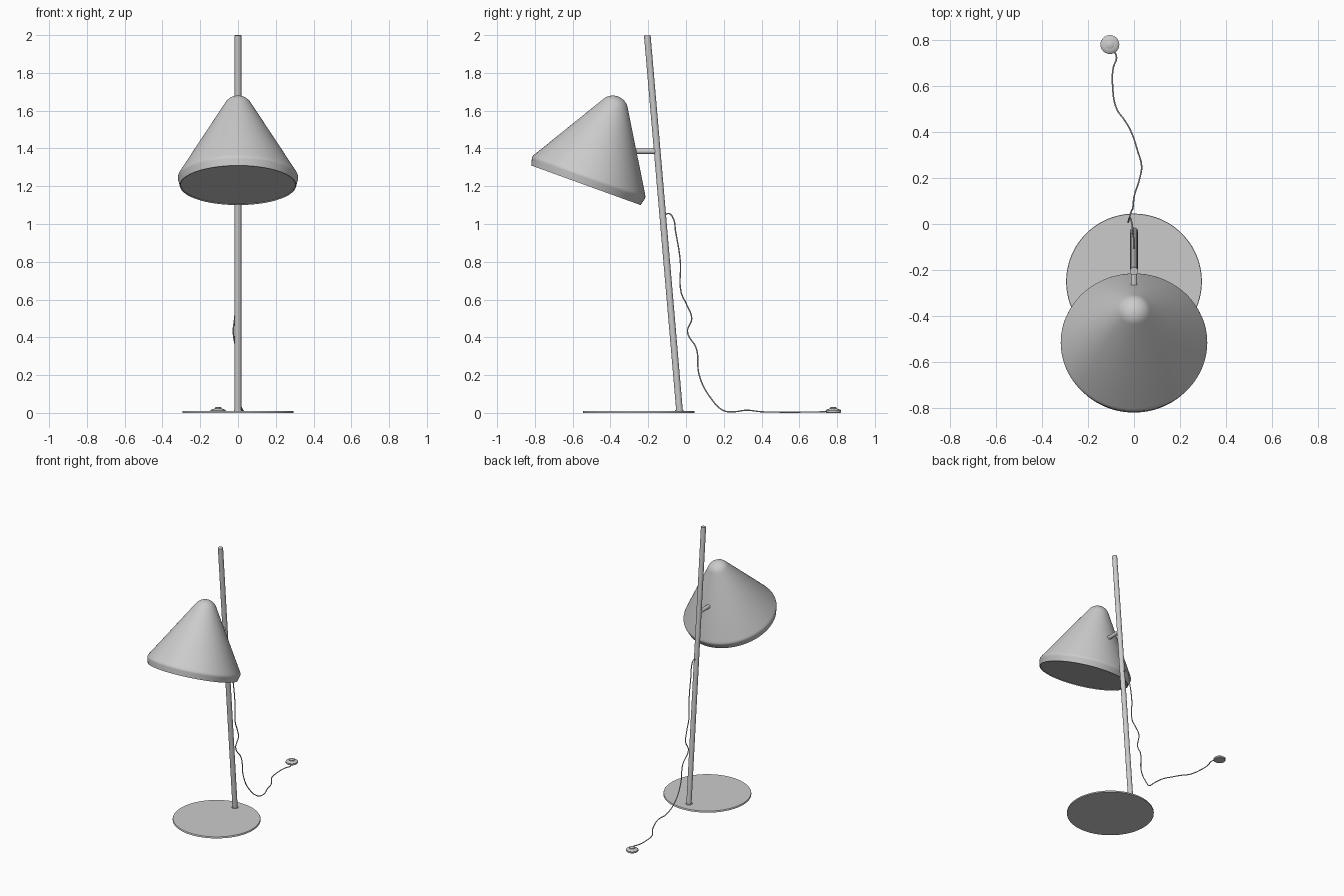
import bpy, bmesh, math
from mathutils import Vector, Matrix

if "Cube" in bpy.data.objects:
    bpy.data.objects.remove(bpy.data.objects["Cube"])


def lathe(name, profile, origin, axis=(0, 0, 1), segs=64, sharp=40):
    """Spin a closed (radius, height) profile around an axis."""
    bm = bmesh.new()
    rot = Vector((0, 0, 1)).rotation_difference(Vector(axis)).to_matrix().to_4x4()
    rings = []
    for r, h in profile:
        if r < 1e-6:
            rings.append([bm.verts.new((0, 0, h))])
        else:
            rings.append([bm.verts.new((r * math.cos(2 * math.pi * i / segs),
                                        r * math.sin(2 * math.pi * i / segs), h))
                          for i in range(segs)])
    for a, b in zip(rings, rings[1:]):
        for i in range(segs):
            j = (i + 1) % segs
            quad = [a[i % len(a)], a[j % len(a)], b[j % len(b)], b[i % len(b)]]
            bm.faces.new(list(dict.fromkeys(quad)))
    bmesh.ops.transform(bm, matrix=Matrix.Translation(origin) @ rot, verts=bm.verts)
    bmesh.ops.recalc_face_normals(bm, faces=bm.faces)
    me = bpy.data.meshes.new(name)
    bm.to_mesh(me)
    bm.free()
    ob = bpy.data.objects.new(name, me)
    bpy.context.collection.objects.link(ob)
    bpy.ops.object.select_all(action='DESELECT')
    ob.select_set(True)
    bpy.context.view_layer.objects.active = ob
    bpy.ops.object.shade_smooth_by_angle(angle=math.radians(sharp))
    return ob


def rod(name, a, b, r, segs=32):
    a, b = Vector(a), Vector(b)
    h = (b - a).length
    return lathe(name, [(0, 0), (r, 0), (r, h), (0, h)], a, (b - a).normalized(), segs)


# Base plate, foot collar and leaning pole
lathe("base", [(0, 0), (0.295, 0), (0.295, 0.008), (0.293, 0.011), (0, 0.011)],
      (0, -0.25, 0), segs=96)
lathe("foot_collar", [(0, 0.005), (0.022, 0.005), (0.022, 0.015), (0, 0.015)],
      (0, -0.035, 0), segs=32)
rod("pole", (0, -0.034, 0.008), (0, -0.205, 1.9985), 0.0175)

# Tilted conical shade: rim band, straight cone, rounded tip, closed underside
tilt = math.radians(19.9)
profile = [(0, 0.004), (0.302, 0.004), (0.303, 0), (0.308, 0), (0.317, 0.035),
           (0.3185, 0.042), (0.317, 0.05), (0.312, 0.06)]
tip_r, tip_h = 0.08, 0.42
for k in range(9):
    t = math.radians(30 + 60 * k / 8)
    profile.append((tip_r * math.cos(t) if k < 8 else 0, tip_h + tip_r * math.sin(t)))
lathe("shade", profile, (0, -0.53, 1.205), (0, math.sin(tilt), math.cos(tilt)), segs=96)

# Arm joining shade and pole
rod("arm", (0, -0.30, 1.385), (0, -0.152, 1.385), 0.014, 24)

# Power cord hanging from the pole to the floor switch
path = [(0, -0.12, 1.045), (0, -0.09, 1.055), (0, -0.07, 1.035), (-0.003, -0.055, 0.96),
        (-0.005, -0.03, 0.8), (-0.005, -0.026, 0.64), (-0.01, 0.005, 0.57),
        (-0.018, 0.03, 0.5), (-0.025, 0.008, 0.43), (-0.012, 0.055, 0.34),
        (-0.005, 0.07, 0.2), (0.003, 0.13, 0.08), (0.025, 0.2, 0.012),
        (0.033, 0.25, 0.006), (0.015, 0.32, 0.014), (-0.012, 0.40, 0.006),
        (-0.04, 0.45, 0.005), (-0.075, 0.5, 0.004), (-0.093, 0.6, 0.004),
        (-0.09, 0.68, 0.005), (-0.076, 0.725, 0.006), (-0.095, 0.765, 0.009)]
cu = bpy.data.curves.new("cord", 'CURVE')
cu.dimensions = '3D'
cu.bevel_depth = 0.0035
cu.bevel_resolution = 2
cu.resolution_u = 8
cu.use_fill_caps = True
sp = cu.splines.new('BEZIER')
sp.bezier_points.add(len(path) - 1)
for p, co in zip(sp.bezier_points, path):
    p.co = co
    p.handle_left_type = p.handle_right_type = 'AUTO'
bpy.context.collection.objects.link(bpy.data.objects.new("cord", cu))

# Foot switch with a raised button
lathe("switch_body", [(0, 0), (0.038, 0), (0.041, 0.003), (0.041, 0.013), (0.037, 0.017),
                      (0.022, 0.022), (0, 0.022)], (-0.105, 0.78, 0), segs=40)
lathe("switch_button", [(0, 0.018), (0.018, 0.018), (0.018, 0.028), (0.015, 0.03),
                        (0, 0.031)], (-0.105, 0.78, 0), segs=32)
